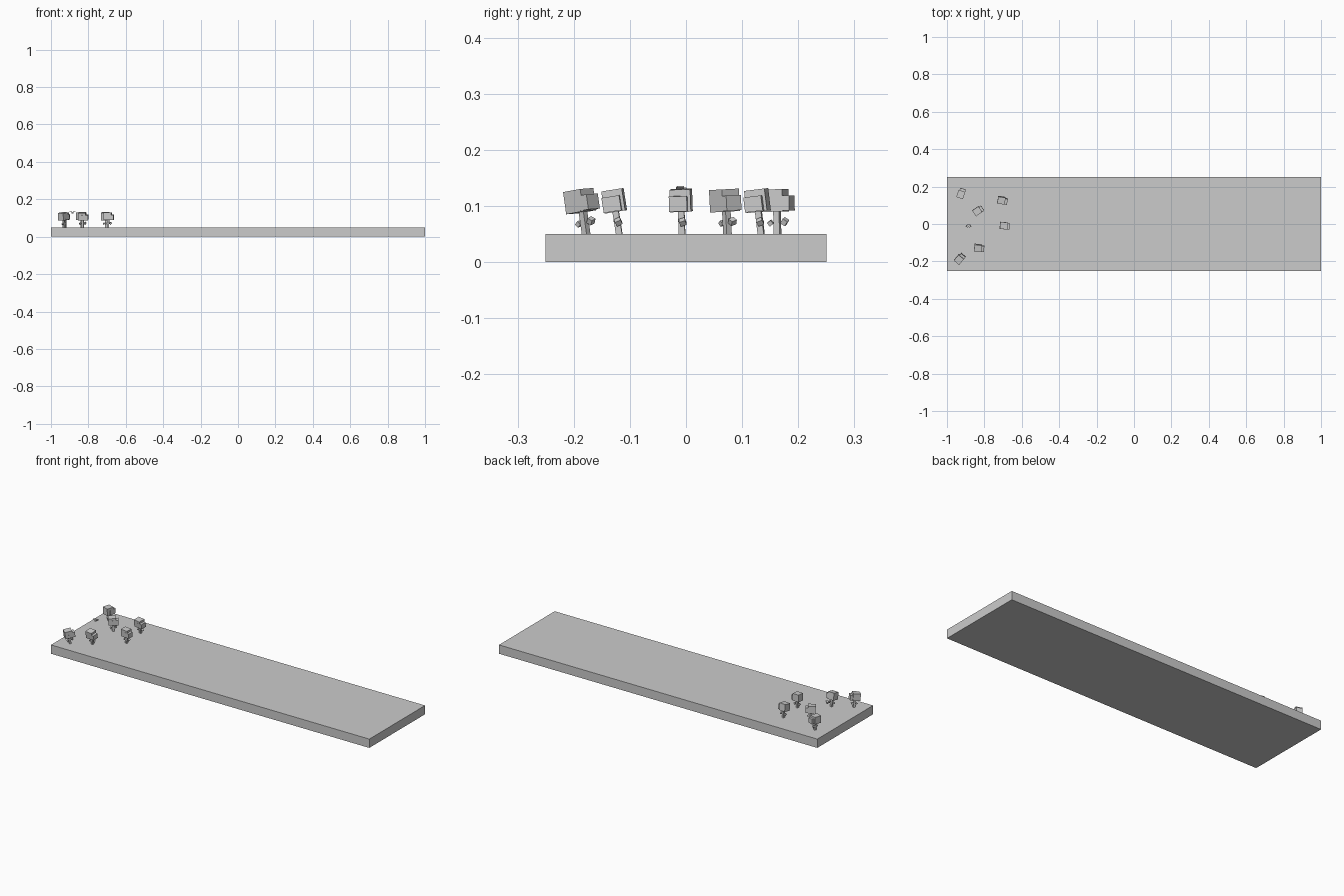
import bpy
from math import radians
from mathutils import Matrix, Vector, Euler

if "Cube" in bpy.data.objects:
    bpy.data.objects.remove(bpy.data.objects["Cube"])


def box(name, center, size, frame=Matrix.Identity(4), rot=(0, 0, 0)):
    bpy.ops.mesh.primitive_cube_add(size=1)
    ob = bpy.context.object
    ob.name = name
    local = Matrix.LocRotScale(Vector(center), Euler([radians(a) for a in rot]), Vector(size))
    ob.data.transform(frame @ local)
    return ob


# ground slab
box("ground_slab", (0, 0, 0.025), (2, 0.5, 0.05))


# one blocky tree: stem, side leaves, stepped crown
def tree(i, x, y, yaw, lean_x, lean_y):
    frame = (Matrix.Translation((x, y, 0.05))
             @ Euler((radians(lean_x), radians(lean_y), 0)).to_matrix().to_4x4()
             @ Matrix.Rotation(radians(yaw), 4, 'Z'))
    box(f"stem_{i}", (0, 0, 0.02), (0.011, 0.011, 0.046), frame)
    box(f"crown_{i}", (-0.004, 0, 0.060), (0.040, 0.037, 0.040), frame)
    box(f"crown_side_{i}", (0.012, -0.003, 0.055), (0.034, 0.032, 0.027), frame)
    box(f"leaf_a_{i}", (0.013, 0.003, 0.022), (0.010, 0.011, 0.010), frame, (20, 35, 10))
    box(f"leaf_b_{i}", (-0.012, -0.002, 0.020), (0.008, 0.009, 0.008), frame, (15, -35, 0))


trees = [
    (-0.93, -0.178, 50, 8, -3),
    (-0.83, -0.119, -5, 9, 0),
    (-0.695, -0.007, -5, 2, 2),
    (-0.835, 0.074, 35, 3, 0),
    (-0.705, 0.134, -10, 7, 0),
    (-0.925, 0.163, 72, 1, 0),
]
for i, t in enumerate(trees):
    tree(i, *t)

# small floating flyer with two wings
fly = Matrix.Translation((-0.885, -0.008, 0.129))
box("flyer_body", (0, 0, 0), (0.009, 0.018, 0.008), fly)
for s in (-1, 1):
    box("flyer_wing", (s * 0.008, -0.003, 0.004), (0.012, 0.012, 0.003), fly, (0, -12 * s, 12 * s))
